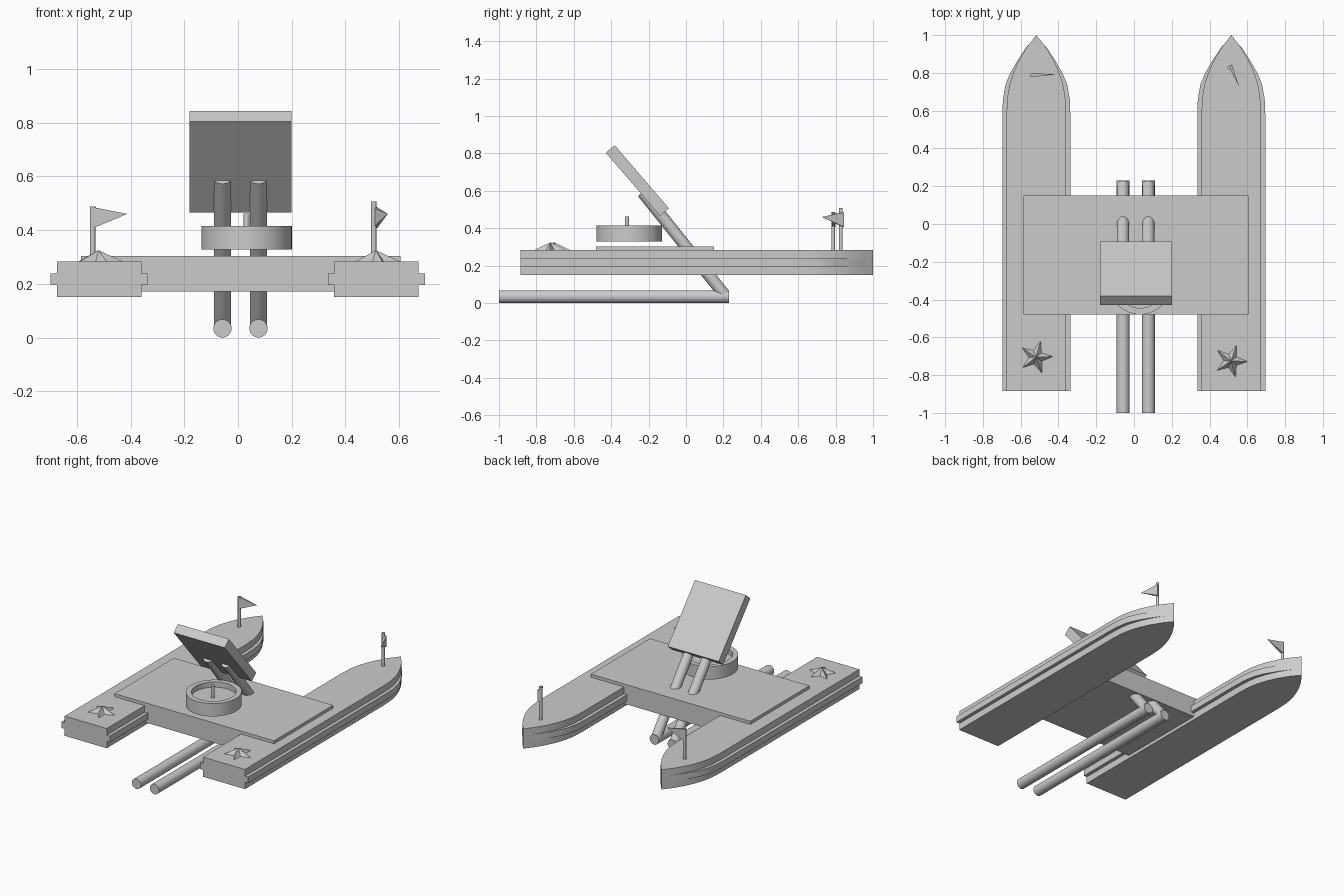
import bpy, bmesh, math
from mathutils import Vector

cube = bpy.data.objects.get("Cube")
if cube:
    bpy.data.objects.remove(cube)

grey = bpy.data.materials.new("plain_grey")
grey.use_nodes = True
COLOUR = (0.6, 0.6, 0.6, 1)
grey.diffuse_color = COLOUR
grey.node_tree.nodes["Principled BSDF"].inputs["Base Color"].default_value = COLOUR


def finish(name, bm, smooth=False, angle=35):
    """Turn a bmesh into a named, coloured object."""
    bmesh.ops.recalc_face_normals(bm, faces=bm.faces)
    mesh = bpy.data.meshes.new(name)
    bm.to_mesh(mesh)
    bm.free()
    mesh.materials.append(grey)
    obj = bpy.data.objects.new(name, mesh)
    bpy.context.collection.objects.link(obj)
    if smooth:
        bpy.ops.object.select_all(action='DESELECT')
        obj.select_set(True)
        bpy.context.view_layer.objects.active = obj
        bpy.ops.object.shade_smooth_by_angle(angle=math.radians(angle))
    return obj


def box(name, centre, size):
    bm = bmesh.new()
    bmesh.ops.create_cube(bm, size=1)
    bmesh.ops.scale(bm, vec=size, verts=bm.verts)
    obj = finish(name, bm)
    obj.location = centre
    return obj


def tube(name, start, end, radius, sides=32):
    start, end = Vector(start), Vector(end)
    axis = end - start
    bm = bmesh.new()
    bmesh.ops.create_cone(bm, cap_ends=True, segments=sides, radius1=radius,
                          radius2=radius, depth=axis.length)
    obj = finish(name, bm, True)
    obj.location = (start + end) / 2
    obj.rotation_euler = axis.to_track_quat('Z', 'Y').to_euler()
    return obj


def slab(name, half, x, z0, z1):
    """Extrude a half outline, mirrored about its centreline, upwards."""
    outline = [(w, y) for w, y in half]
    outline += [(-w, y) for w, y in reversed(half) if w > 0]
    bm = bmesh.new()
    face = bm.faces.new([bm.verts.new((x + w, y, z0)) for w, y in outline])
    top = bmesh.ops.extrude_face_region(bm, geom=[face])["geom"]
    bmesh.ops.translate(bm, vec=(0, 0, z1 - z0),
                        verts=[v for v in top if isinstance(v, bmesh.types.BMVert)])
    return finish(name, bm, True)


def star(name, x, y, z, turn):
    """Five-pointed star with a raised centre."""
    bm = bmesh.new()
    rim = []
    for i in range(10):
        r = 0.038 if i % 2 else 0.092
        a = turn + i * math.pi / 5
        rim.append(bm.verts.new((x + r * math.cos(a), y + r * math.sin(a), z)))
    peak = bm.verts.new((x, y, z + 0.043))
    bm.faces.new(rim)
    for i in range(10):
        bm.faces.new((rim[i], rim[(i + 1) % 10], peak))
    return finish(name, bm)


def pennant(name, x, y, top, length, heading):
    """Wedge flag, thick at the pole and narrowing to a point."""
    along = Vector((math.cos(heading), math.sin(heading), 0))
    across = Vector((-along.y, along.x, 0)) * 0.01
    root = Vector((x, y, top))
    drop = Vector((0, 0, -0.078))
    bm = bmesh.new()
    points = [root + across, root - across, root + drop - across,
              root + drop + across]
    base = [bm.verts.new(p) for p in points]
    tip = bm.verts.new(root + along * length + Vector((0, 0, -0.025)))
    bm.faces.new(base)
    for i in range(4):
        bm.faces.new((base[i], base[(i + 1) % 4], tip))
    return finish(name, bm)


# Twin hulls with a rubbing rail round each
HULL = [(0.157, -0.885), (0.157, 0.6), (0.152, 0.68), (0.14, 0.745),
        (0.118, 0.81), (0.09, 0.87), (0.05, 0.937), (0, 1)]
RAIL = [(0.18, -0.885), (0.18, 0.58), (0.177, 0.66), (0.163, 0.74),
        (0.138, 0.8), (0.097, 0.87), (0.052, 0.937), (0, 0.995)]
for side, x in (("left", 0.515), ("right", -0.517)):
    slab(side + "_hull", HULL, x, 0.15, 0.283)
    slab(side + "_rail", RAIL, x, 0.196, 0.238)

# Deck joining the hulls
box("deck", (0.01, -0.165, 0.237), (1.19, 0.63, 0.133))

# Stern stars
star("left_star", 0.513, -0.725, 0.282, math.radians(-2))
star("right_star", -0.519, -0.705, 0.282, math.radians(2))

# Bow flags
tube("left_flagpole", (0.505, 0.828, 0.28), (0.505, 0.828, 0.507), 0.01, 16)
tube("right_flagpole", (-0.541, 0.787, 0.28), (-0.541, 0.787, 0.487), 0.01, 16)
pennant("left_flag", 0.509, 0.84, 0.485, 0.122, math.radians(-67))
pennant("right_flag", -0.54, 0.788, 0.485, 0.128, math.radians(2))

# Lower pipes and the sloping struts rising from them
for side, x in (("left", 0.076), ("right", -0.058)):
    tube(side + "_pipe", (x, -1, 0.034), (x, 0.23, 0.034), 0.034)
    tube(side + "_strut", (x, 0.205, 0.045), (x, -0.232, 0.592), 0.032)

# Tilted panel on top of the struts
panel = box("tilted_panel", (0.01, -0.26, 0.655), (0.38, 0.062, 0.445))
panel.rotation_euler.x = math.radians(40.7)

# Round tub with a recessed floor
bm = bmesh.new()
section = [(0, 0.328), (0.172, 0.328), (0.172, 0.415), (0.138, 0.415),
           (0.138, 0.38), (0, 0.38)]
verts = [bm.verts.new((r, 0, z)) for r, z in section]
edges = [bm.edges.new(pair) for pair in zip(verts, verts[1:])]
bmesh.ops.spin(bm, geom=verts + edges, cent=(0, 0, 0), axis=(0, 0, 1),
               angle=math.tau, steps=48)
bmesh.ops.remove_doubles(bm, verts=bm.verts, dist=0.0005)
tub = finish("round_tub", bm, True)
tub.location = (0.032, -0.304, 0)
tub.scale = (0.98, 1.02, 1)

# Post in the middle of the tub
tube("centre_post", (0.032, -0.315, 0.37), (0.032, -0.315, 0.462), 0.011, 16)
